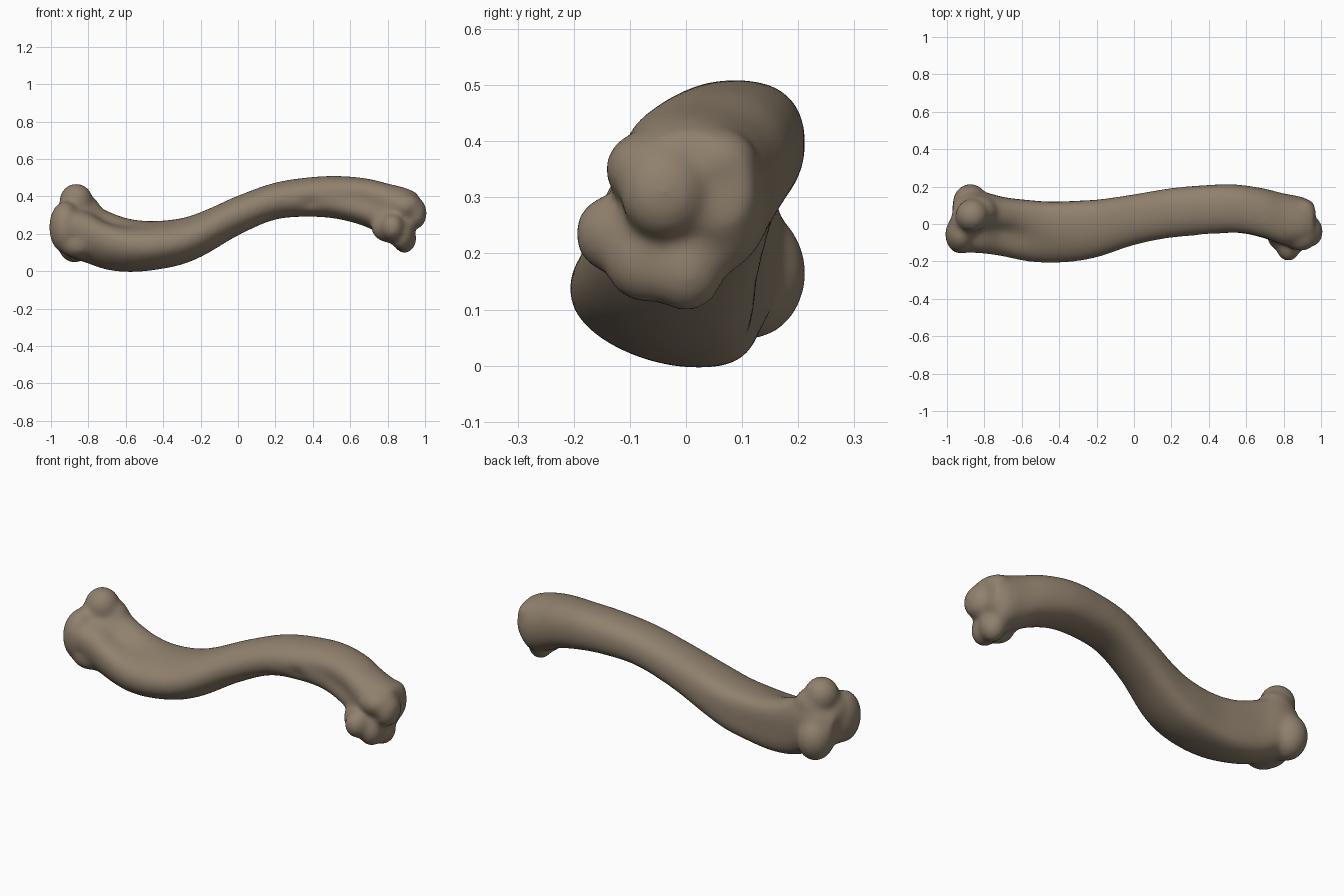
import bpy, bmesh
from math import sin, cos, pi, exp, copysign, radians
from mathutils import Vector, Matrix

cube = bpy.data.objects.get("Cube")
if cube:
    bpy.data.objects.remove(cube)

# Shaft stations: x, front, back, underside, top, backward shift of the crest and keel
STATIONS = [Vector(s) for s in (
    (-.97, -.10, .11, .15, .30, 0),
    (-.90, -.15, .16, .085, .36, .01),
    (-.80, -.155, .165, .045, .375, .03),
    (-.70, -.17, .14, .012, .325, .05),
    (-.58, -.195, .125, .0, .28, .06),
    (-.45, -.205, .115, .01, .265, .06),
    (-.30, -.195, .12, .04, .28, .05),
    (-.18, -.17, .128, .09, .32, .035),
    (0, -.11, .155, .195, .40, .02),
    (.20, -.07, .188, .28, .47, .015),
    (.40, -.06, .205, .295, .50, .015),
    (.55, -.065, .207, .28, .505, .015),
    (.70, -.10, .185, .235, .49, .01),
    (.80, -.13, .16, .18, .465, 0),
    (.90, -.12, .14, .15, .44, -.01),
    (.965, -.10, .11, .23, .41, 0))]

# Hollows: centre x, reach, angle round the shaft, spread, depth
HOLLOWS = (
    (-.72, .17, 122, 26, .05),
    (.68, .22, 178, 26, .035),
    (.96, .06, 255, 40, .04),
    (.39, .04, 195, 14, .02),
    (-.90, .06, 205, 25, .02),
)

# Knobs at the joint ends: centre, radii
KNOBS = (
    ((-.865, .045, .375), (.09, .09, .095)),
    ((-.83, .07, .32), (.10, .085, .09)),
    ((-.90, .0, .28), (.085, .09, .11)),
    ((-.875, .11, .165), (.095, .105, .12)),
    ((-.925, -.055, .235), (.085, .105, .14)),
    ((-.86, -.07, .145), (.10, .08, .075)),
    ((.825, -.12, .235), (.065, .08, .075)),
    ((.82, -.07, .235), (.11, .08, .085)),
    ((.875, -.07, .195), (.065, .08, .085)),
    ((.89, .0, .175), (.065, .07, .08)),
    ((.95, -.04, .31), (.06, .08, .085)),
    ((.89, -.07, .35), (.09, .075, .07)),
    ((.91, .055, .365), (.065, .075, .06)),
)
SIDES, STEPS = 64, 7
SWELL = .004  # allowance for the final softening


def curve_through(points, steps):
    """Smoothly interpolate rows of numbers, keeping the first column as position."""
    def slope(i):
        a, b = points[max(i - 1, 0)], points[min(i + 1, len(points) - 1)]
        return (b - a) / (b[0] - a[0])
    for i in range(len(points) - 1):
        p, q = points[i], points[i + 1]
        span = q[0] - p[0]
        for k in range(steps):
            t = k / steps
            h = t * t * (3 - 2 * t)
            yield (p * (1 - h) + q * h + slope(i) * span * t * (1 - t) ** 2
                   - slope(i + 1) * span * t * t * (1 - t))
    yield points[-1]


def section(row):
    """Points round the shaft at one station, with the hollows pressed in."""
    x, front, back, low, high, shift = row
    for k in range(SIDES):
        a = 2 * pi * k / SIDES
        c, s = (copysign(abs(v) ** .9, v) for v in (cos(a), sin(a)))
        press = -SWELL
        for hx, reach, angle, spread, depth in HOLLOWS:
            turn = (a - radians(angle) + pi) % (2 * pi) - pi
            press += depth * exp(-((x - hx) / reach) ** 2 - (turn / radians(spread)) ** 2)
        y = (front + back) / 2 + ((back - front) / 2 - press) * c + shift * s * s
        z = (low + high) / 2 + ((high - low) / 2 - press) * s
        yield Vector((x, y, z))


# Shaft loft
bm = bmesh.new()
rings = [[bm.verts.new(p) for p in section(row)] for row in curve_through(STATIONS, STEPS)]
for r, q in zip(rings, rings[1:]):
    for k in range(SIDES):
        n = (k + 1) % SIDES
        bm.faces.new((r[k], r[n], q[n], q[k]))
bm.faces.new(rings[0])
bm.faces.new(rings[-1])

# Joint knobs
for centre, radii in KNOBS:
    place = Matrix.Translation(centre) @ Matrix.Diagonal((*radii, 1))
    bmesh.ops.create_icosphere(bm, subdivisions=4, radius=1, matrix=place)
bmesh.ops.recalc_face_normals(bm, faces=bm.faces)

mesh = bpy.data.meshes.new("bone")
bm.to_mesh(mesh)
bm.free()
bone = bpy.data.objects.new("bone", mesh)
bpy.context.collection.objects.link(bone)
bpy.context.view_layer.objects.active = bone
bone.select_set(True)

# Fuse shaft and knobs into one soft surface
fuse = bone.modifiers.new("fuse", 'REMESH')
fuse.mode = 'VOXEL'
fuse.voxel_size = .01
soften = bone.modifiers.new("soften", 'SMOOTH')
soften.factor = .5
soften.iterations = 32
for name in ("fuse", "soften"):
    bpy.ops.object.modifier_apply(modifier=name)
bpy.ops.object.shade_smooth()

# Brown bone colour
colour = (.28, .22, .155, 1)
mat = bpy.data.materials.new("bone_brown")
mat.use_nodes = True
mat.diffuse_color = colour
shader = next(n for n in mat.node_tree.nodes if n.type == 'BSDF_PRINCIPLED')
shader.inputs["Base Color"].default_value = colour
bone.data.materials.append(mat)
